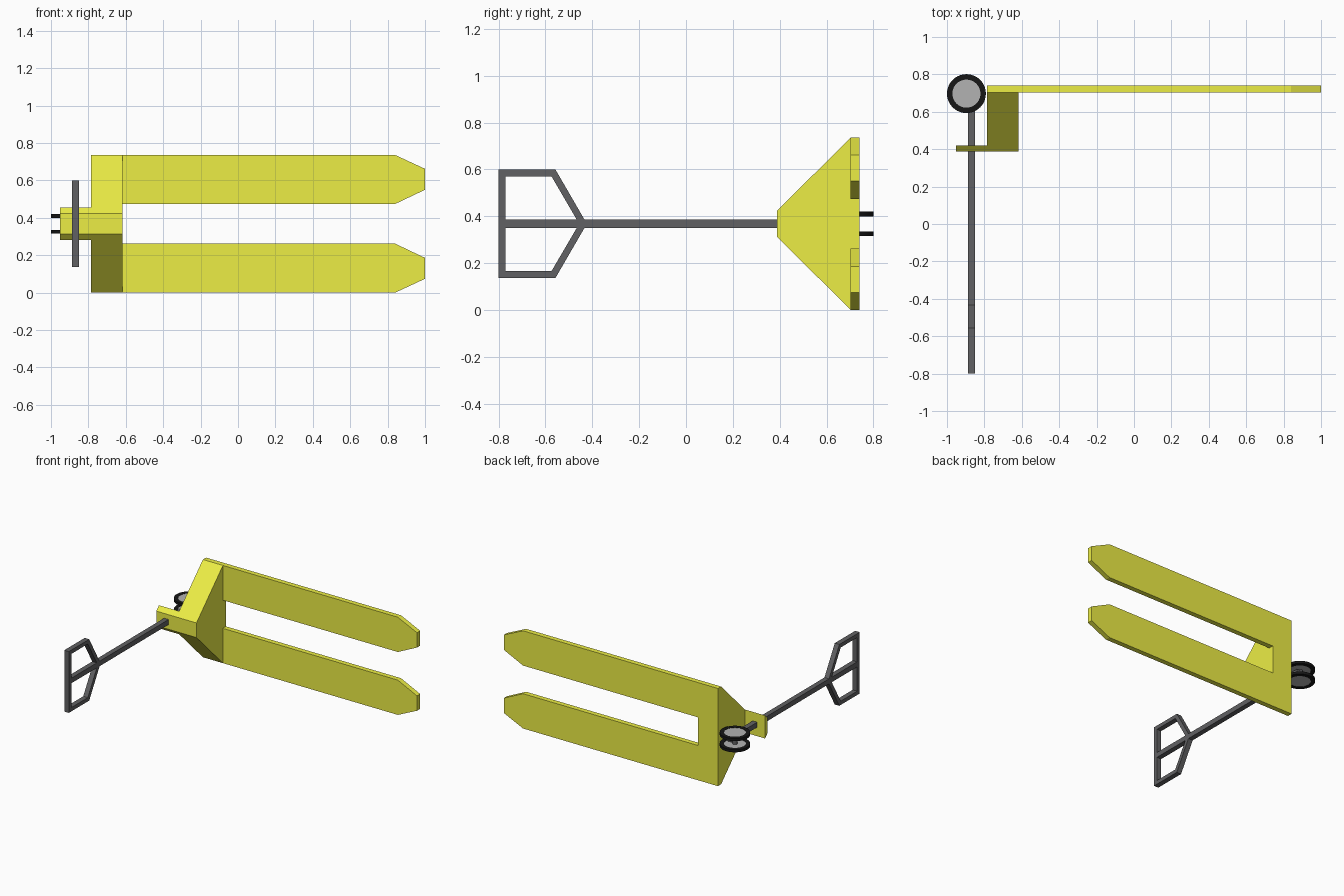
import bpy, bmesh
from math import tau
from mathutils import Vector

if "Cube" in bpy.data.objects:
    bpy.data.objects.remove(bpy.data.objects["Cube"])

ZC = 0.368  # mid plane of the truck lying on its side


def material(name, rgb):
    m = bpy.data.materials.new(name)
    m.diffuse_color = (*rgb, 1)
    m.use_nodes = True
    m.node_tree.nodes["Principled BSDF"].inputs["Base Color"].default_value = m.diffuse_color
    return m


yellow = material("yellow_paint", (0.84, 0.85, 0.06))
dark = material("dark_steel", (0.12, 0.12, 0.125))
black = material("rubber", (0.008, 0.008, 0.008))
grey = material("hub_grey", (0.45, 0.45, 0.45))


def finish(name, bm, mat):
    bmesh.ops.recalc_face_normals(bm, faces=bm.faces)
    me = bpy.data.meshes.new(name)
    bm.to_mesh(me)
    bm.free()
    ob = bpy.data.objects.new(name, me)
    bpy.context.collection.objects.link(ob)
    me.materials.append(mat)
    return ob


def prism(name, pts, axis, lo, hi, mat):
    """Extrude a 2D outline along x (points are y,z) or y (points are x,z)."""
    bm = bmesh.new()
    co = (lambda a, b: (lo, a, b)) if axis == "x" else (lambda a, b: (a, lo, b))
    face = bm.faces.new([bm.verts.new(co(*p)) for p in pts])
    ext = bmesh.ops.extrude_face_region(bm, geom=[face])["geom"]
    move = Vector((hi - lo, 0, 0) if axis == "x" else (0, hi - lo, 0))
    bmesh.ops.translate(bm, vec=move, verts=[v for v in ext if isinstance(v, bmesh.types.BMVert)])
    return finish(name, bm, mat)


def lathe(name, profile, centre, mat):
    """Spin a closed (radius, height) outline around a vertical axis."""
    bm = bmesh.new()
    n, sides = len(profile), 40
    verts = [bm.verts.new((r, 0, z)) for r, z in profile]
    edges = [bm.edges.new((verts[i], verts[(i + 1) % n])) for i in range(n)]
    bmesh.ops.spin(bm, geom=verts + edges, axis=(0, 0, 1), cent=(0, 0, 0),
                   steps=sides, angle=tau)
    bmesh.ops.remove_doubles(bm, verts=bm.verts, dist=1e-5)
    ob = finish(name, bm, mat)
    ob.location = centre
    bpy.ops.object.select_all(action="DESELECT")
    ob.select_set(True)
    bpy.context.view_layer.objects.active = ob
    bpy.ops.object.shade_smooth_by_angle()
    return ob


def mirrored(pts):
    return [(a, 2 * ZC - b) for a, b in pts]


# Fork plate: two tapered prongs joined at the heel
prong = [(-0.785, 0.736), (0.84, 0.736), (1.0, 0.662), (1.0, 0.55),
         (0.84, 0.474), (-0.618, 0.474)]
prism("forks", prong + mirrored(prong)[::-1], "y", 0.703, 0.741, yellow)

# Sloped housing and the thin tab that carries the handle
slope = lambda y: 0.055 + (y - 0.388) * (ZC - 0.055) / (0.703 - 0.388)


def wedge(name, y0, y1, x0, x1):
    half = [(y0, ZC + slope(y0)), (y1, ZC + slope(y1))]
    prism(name, half + mirrored(half)[::-1], "x", x0, x1, yellow)


wedge("housing", 0.388, 0.703, -0.785, -0.618)
wedge("handle_tab", 0.388, 0.42, -0.953, -0.785)

# Handle shaft
HX = (-0.888, -0.85)
prism("handle_shaft", [(-0.79, ZC - 0.019), (0.72, ZC - 0.019),
                       (0.72, ZC + 0.019), (-0.79, ZC + 0.019)], "x", *HX, dark)

# Handle grip loop, one half on each side of the shaft
loop = [(-0.8, ZC), (-0.8, 0.599), (-0.557, 0.599), (-0.433, 0.385),
        (-0.466, 0.385), (-0.574, 0.57), (-0.77, 0.57), (-0.77, ZC)]
prism("grip_upper", loop, "x", *HX, dark)
prism("grip_lower", mirrored(loop), "x", *HX, dark)

# Steering wheels: tyre ring and hub disc on either side, joined by an axle
WX, WY = -0.896, 0.697
for side, s in (("upper", 1), ("lower", -1)):
    c = (WX, WY, ZC + s * 0.042)
    lathe("tyre_" + side, [(0.075, -0.01), (0.104, -0.01), (0.104, 0.01), (0.075, 0.01)], c, black)
    lathe("hub_" + side, [(0, -0.008), (0.076, -0.008), (0.076, 0.008), (0, 0.008)], c, grey)
lathe("axle", [(0, -0.04), (0.018, -0.04), (0.018, 0.04), (0, 0.04)], (WX, WY, ZC), dark)
